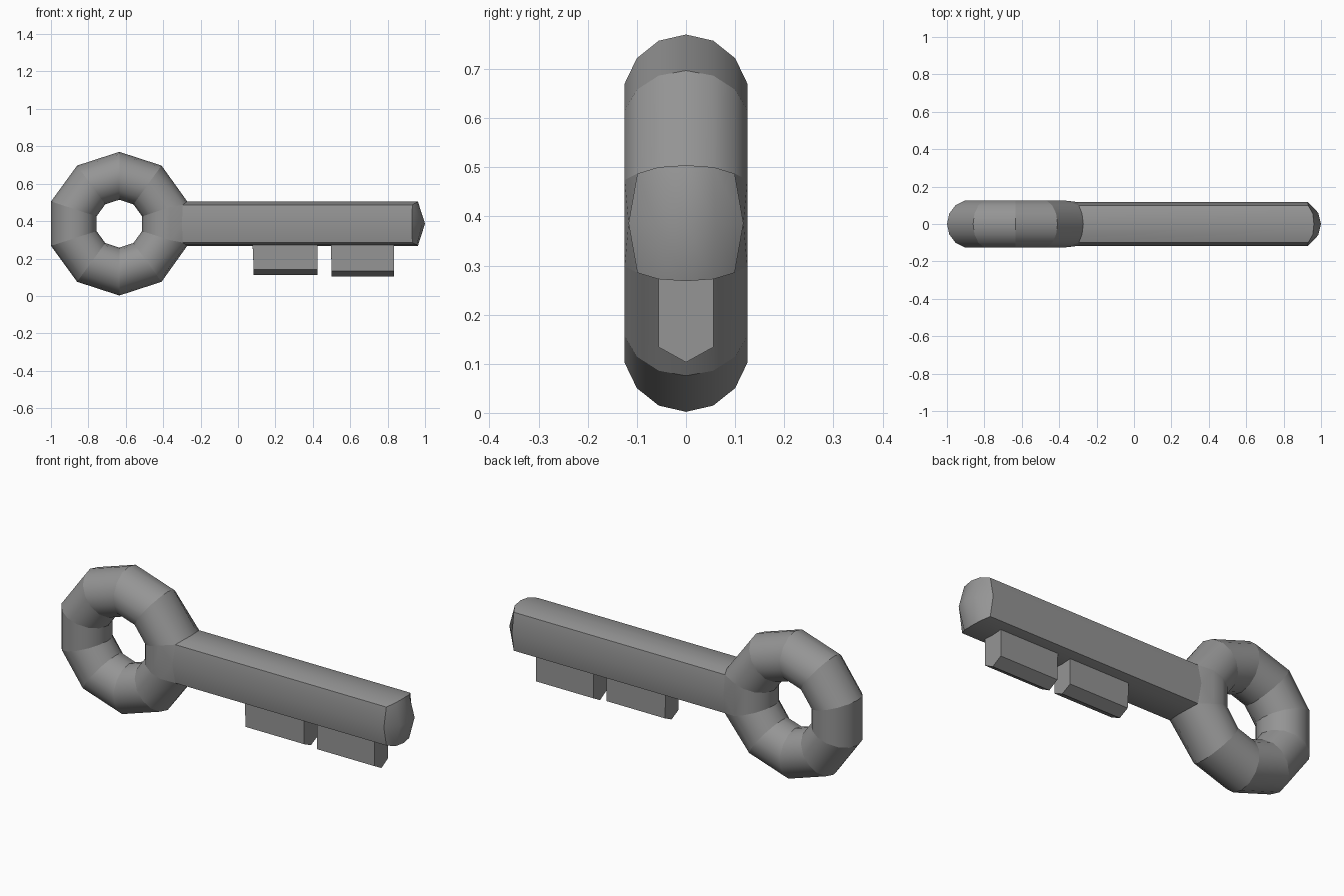
import bpy, bmesh
from math import sin, cos, pi, radians

if "Cube" in bpy.data.objects:
    bpy.data.objects.remove(bpy.data.objects["Cube"])

CX, CZ = -0.6345, 0.3862    # centre of the bow ring
R, TUBE = 0.256, 0.128      # ring and tube radii
SIDES, RIM = 10, 14         # ring segments, tube segments

metal = bpy.data.materials.new("dark_metal")
metal.diffuse_color = (0.3, 0.3, 0.3, 1)
metal.use_nodes = True
metal.node_tree.nodes["Principled BSDF"].inputs["Base Color"].default_value = metal.diffuse_color


def make(name, bm, angle):
    bmesh.ops.recalc_face_normals(bm, faces=bm.faces)
    me = bpy.data.meshes.new(name)
    bm.to_mesh(me)
    bm.free()
    me.shade_smooth()
    me.set_sharp_from_angle(angle=radians(angle))
    me.materials.append(metal)
    ob = bpy.data.objects.new(name, me)
    bpy.context.collection.objects.link(ob)
    return ob


# Shaft columns: (y, half height, start x, end x, y and x of the bulged mid row)
half = [(0, 0.118, -0.271, 0.962, 0, 1.0),
        (0.056, 0.114, -0.278, 0.956, 0.06, 0.985),
        (0.099, 0.101, -0.295, 0.932, 0.117, 0.93)]
cols = [(-y, h, s, e, -my, mx) for y, h, s, e, my, mx in half[:0:-1]] + half
NECK_X = -0.30              # start of the shaft's side bulge

# Bow: ten-sided ring, its +x facet left open where the shaft grows out
bm = bmesh.new()
rings = []
for i in range(SIDES):
    a = 2 * pi * (i - 0.5) / SIDES
    ring = []
    for j in range(RIM):
        b = 2 * pi * j / RIM
        r = R + TUBE * cos(b)
        ring.append(bm.verts.new((CX + r * cos(a), TUBE * sin(b), CZ + r * sin(a))))
    rings.append(ring)
# Pull the rim of the opening onto the shaft's outline
for ring, s in ((rings[0], -1), (rings[1], 1)):
    for j in range(-2, 3):
        y, h, x = cols[j + 2][:3]
        ring[j].co = (x, y, CZ + s * h)
for i in range(SIDES):
    p, q = rings[i], rings[(i + 1) % SIDES]
    for j in range(RIM):
        if i == 0 and j in (0, 1, RIM - 2, RIM - 1):
            continue
        k = (j + 1) % RIM
        if i == 0 and j in (2, RIM - 3):
            # cheek beside the neck, meeting the shaft's side bulge
            n, f = (j, k) if j == 2 else (k, j)
            m = bm.verts.new((NECK_X, 0.117 if j == 2 else -0.117, CZ))
            for tri in ((p[n], m, p[f]), (m, q[f], p[f]), (m, q[n], q[f])):
                bm.faces.new(tri)
        else:
            bm.faces.new((p[j], p[k], q[k], q[j]))
make("bow_ring", bm, 28.5).data.update()

# Crisp seams between the ring segments, smooth around the tube
me = bpy.data.objects["bow_ring"].data
for e in me.edges:
    a, b = e.vertices
    if max(a, b) < SIDES * RIM:
        e.use_edge_sharp = a // RIM == b // RIM

# Shaft with bulged end cap
bm = bmesh.new()
top = [bm.verts.new((e, y, CZ + h)) for y, h, s, e, my, mx in cols]
mid = [bm.verts.new((mx, my, CZ)) for y, h, s, e, my, mx in cols]
low = [bm.verts.new((e, y, CZ - h)) for y, h, s, e, my, mx in cols]
for a, b in ((top, mid), (mid, low)):
    for n in range(4):
        bm.faces.new((a[n], a[n + 1], b[n + 1], b[n]))
end = top + [mid[4]] + low[::-1] + [mid[0]]
start_x = [c[2] for c in cols] + [NECK_X]
start_x += start_x
start = [bm.verts.new((x, v.co.y, v.co.z)) for x, v in zip(start_x, end)]
for n in range(12):
    m = (n + 1) % 12
    bm.faces.new((start[n], start[m], end[m], end[n]))
make("shaft", bm, 40)


# Bit teeth: prisms with a shallow pointed underside, open where they meet the shaft
def tooth(name, x0, x1, edge, tip, lean):
    prof = [(-0.056, 0.273), (-0.056, edge), (0, tip), (0.056, edge), (0.056, 0.273), (0, 0.269)]
    bm = bmesh.new()
    a = [bm.verts.new((x0 + (lean if z < 0.2 else 0), y, z)) for y, z in prof]
    b = [bm.verts.new((x1, y, z)) for y, z in prof]
    bm.faces.new(a)
    bm.faces.new(b)
    for n in range(4):
        bm.faces.new((a[n], a[n + 1], b[n + 1], b[n]))
    make(name, bm, 20)


tooth("inner_tooth", 0.078, 0.424, 0.14, 0.113, 0.006)
tooth("outer_tooth", 0.497, 0.834, 0.134, 0.103, 0.003)
